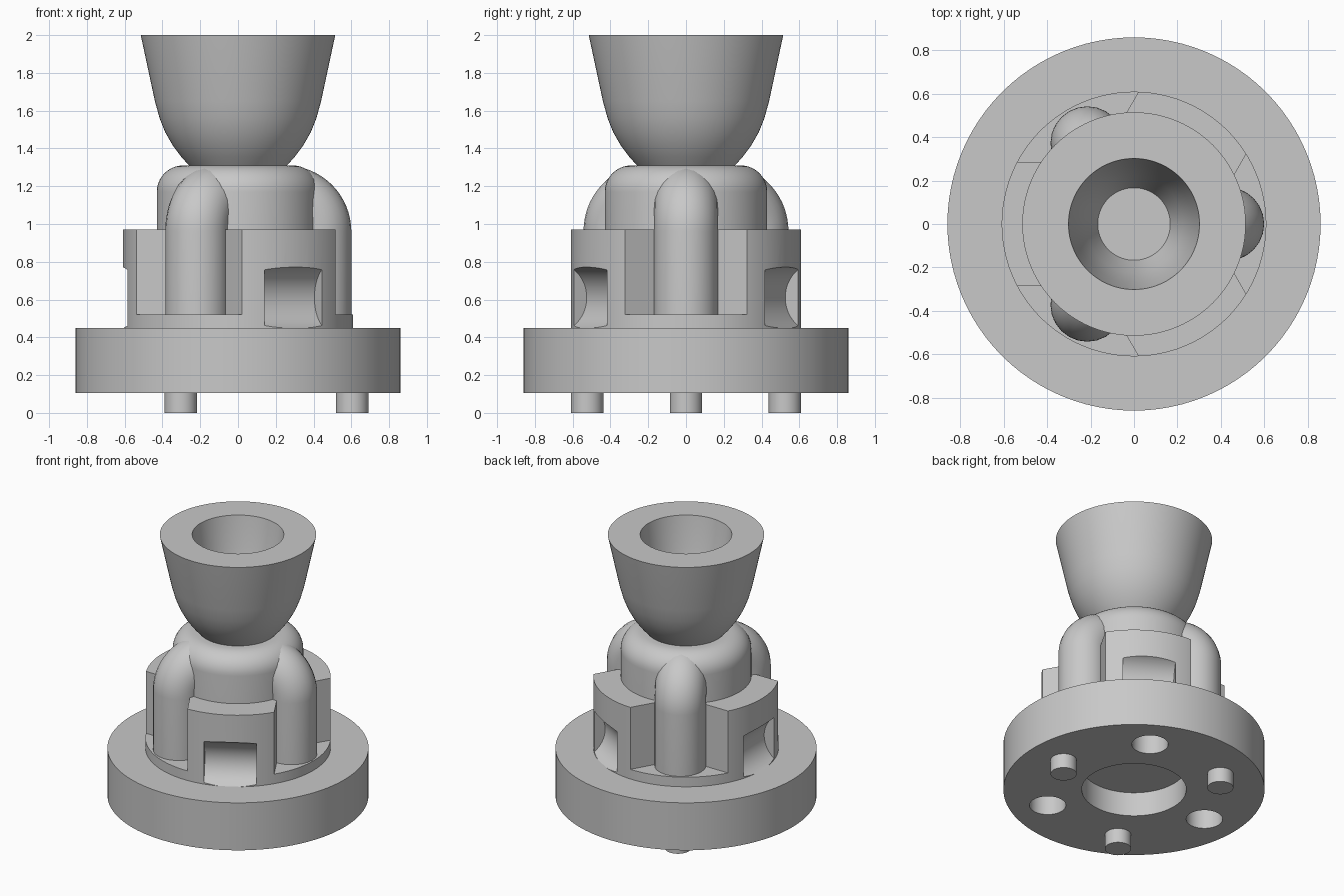
import bpy, bmesh
from math import sin, cos, pi, radians
from mathutils import Matrix

if "Cube" in bpy.data.objects:
    bpy.data.objects.remove(bpy.data.objects["Cube"])

grey = bpy.data.materials.new("plain_grey")
grey.use_nodes = True
grey.diffuse_color = (0.58, 0.58, 0.58, 1)
grey.node_tree.nodes["Principled BSDF"].inputs["Base Color"].default_value = grey.diffuse_color

SIDES = 96
PIPE_ANGLES = [0, 120, 240]
BLOCK_ANGLES = [60, 180, 300]


def turn(angle):
    return Matrix.Rotation(radians(angle), 4, 'Z')


def add_object(name, bm):
    bmesh.ops.recalc_face_normals(bm, faces=bm.faces)
    mesh = bpy.data.meshes.new(name)
    bm.to_mesh(mesh)
    bm.free()
    mesh.materials.append(grey)
    obj = bpy.data.objects.new(name, mesh)
    bpy.context.collection.objects.link(obj)
    return obj


def select_only(obj):
    bpy.ops.object.select_all(action='DESELECT')
    obj.select_set(True)
    bpy.context.view_layer.objects.active = obj


def smooth(obj):
    select_only(obj)
    bpy.ops.object.shade_smooth_by_angle(angle=radians(30))


def cylinder(name, radius, z0, z1, matrix=Matrix(), sides=SIDES):
    bm = bmesh.new()
    bmesh.ops.create_cone(bm, cap_ends=True, segments=sides, radius1=radius, radius2=radius,
                          depth=z1 - z0, matrix=matrix @ Matrix.Translation((0, 0, (z0 + z1) / 2)))
    return add_object(name, bm)


def lathe(name, profile):
    bm = bmesh.new()
    verts = [bm.verts.new((r, 0, z)) for r, z in profile]
    edges = [bm.edges.new(pair) for pair in zip(verts, verts[1:])]
    bmesh.ops.spin(bm, geom=verts + edges, cent=(0, 0, 0), axis=(0, 0, 1),
                   angle=2 * pi, steps=SIDES)
    bmesh.ops.remove_doubles(bm, verts=bm.verts, dist=0.0005)
    obj = add_object(name, bm)
    smooth(obj)
    return obj


def prism(name, corners, z0, z1, matrix):
    bm = bmesh.new()
    base = bm.faces.new([bm.verts.new((x, y, z0)) for x, y in corners])
    top = bmesh.ops.extrude_face_region(bm, geom=[base])["geom"]
    bmesh.ops.translate(bm, vec=(0, 0, z1 - z0),
                        verts=[v for v in top if isinstance(v, bmesh.types.BMVert)])
    bm.transform(matrix)
    return add_object(name, bm)


def cut(obj, cutters):
    for cutter in cutters:
        cutter.hide_render = True
        mod = obj.modifiers.new("cut", 'BOOLEAN')
        mod.operation = 'DIFFERENCE'
        mod.solver = 'EXACT'
        mod.object = cutter
        select_only(obj)
        bpy.ops.object.modifier_apply(modifier=mod.name)
        bpy.data.objects.remove(cutter)
    smooth(obj)


# Flange with a central recess and three pin sockets underneath
flange = cylinder("flange", 0.86, 0.105, 0.45)
cutters = [cylinder("recess_cutter", 0.344, 0.0, 0.28)]
for a in BLOCK_ANGLES:
    cutters.append(cylinder("socket_cutter", 0.12, 0.0, 0.33,
                            turn(a) @ Matrix.Translation((0.605, 0, 0)), 48))
cut(flange, cutters)

# Locating pins
for i, a in enumerate(PIPE_ANGLES):
    smooth(cylinder(f"pin_{i + 1}", 0.086, 0.0, 0.12,
                    turn(a) @ Matrix.Translation((0.605, 0, 0)), 48))

# Collar: wedge slots leave three blocks, each with a scooped window
collar = cylinder("collar", 0.61, 0.45, 0.97)
apex = 0.331
wedge = [(apex, 0), (apex + 0.5, -sin(pi / 3)), (apex + 0.5, sin(pi / 3))]
cutters = [prism("slot_cutter", wedge, 0.52, 1.1, turn(a)) for a in PIPE_ANGLES]
for a in BLOCK_ANGLES:
    lay_flat = Matrix.Translation((0.684, 0, 0.61)) @ Matrix.Rotation(pi / 2, 4, 'X')
    cutters.append(cylinder("scoop_cutter", 0.178, -0.175, 0.175, turn(a) @ lay_flat))
cut(collar, cutters)

# Central body with a rounded shoulder
fillet = 0.14
shoulder = [(0.43 - fillet + fillet * cos(t * pi / 20), 1.31 - fillet + fillet * sin(t * pi / 20))
            for t in range(11)]
lathe("body", [(0, 0.5), (0.43, 0.5)] + shoulder + [(0, 1.31)])

# Elbow pipes running from the collar into the body
bend, centre = 0.18, 0.43
path = [(centre, 0.51)]
path += [(centre - bend + bend * cos(t * pi / 32), 1.14 - bend + bend * sin(t * pi / 32))
         for t in range(17)]
path.append((0.1, 1.14))
for i, a in enumerate(PIPE_ANGLES):
    curve = bpy.data.curves.new("pipe", 'CURVE')
    curve.dimensions = '3D'
    curve.bevel_depth = 0.17
    curve.bevel_resolution = 10
    curve.use_fill_caps = True
    spline = curve.splines.new('POLY')
    spline.points.add(len(path) - 1)
    for point, (x, z) in zip(spline.points, path):
        point.co = (x, 0, z, 1)
    curve.materials.append(grey)
    pipe = bpy.data.objects.new(f"pipe_{i + 1}", curve)
    pipe.matrix_world = turn(a)
    bpy.context.collection.objects.link(pipe)
    select_only(pipe)
    bpy.ops.object.convert(target='MESH')
    smooth(bpy.context.view_layer.objects.active)

# Cup with a thick rim and a tapering bore
outside = [(0.25, 1.30), (0.30, 1.355), (0.345, 1.415), (0.385, 1.485),
           (0.415, 1.56), (0.44, 1.65), (0.515, 2.0)]
bore = [(0.302, 2.0), (0.27, 1.78), (0.225, 1.6), (0.167, 1.45), (0, 1.45)]
lathe("cup", [(0, 1.30)] + outside + bore)
